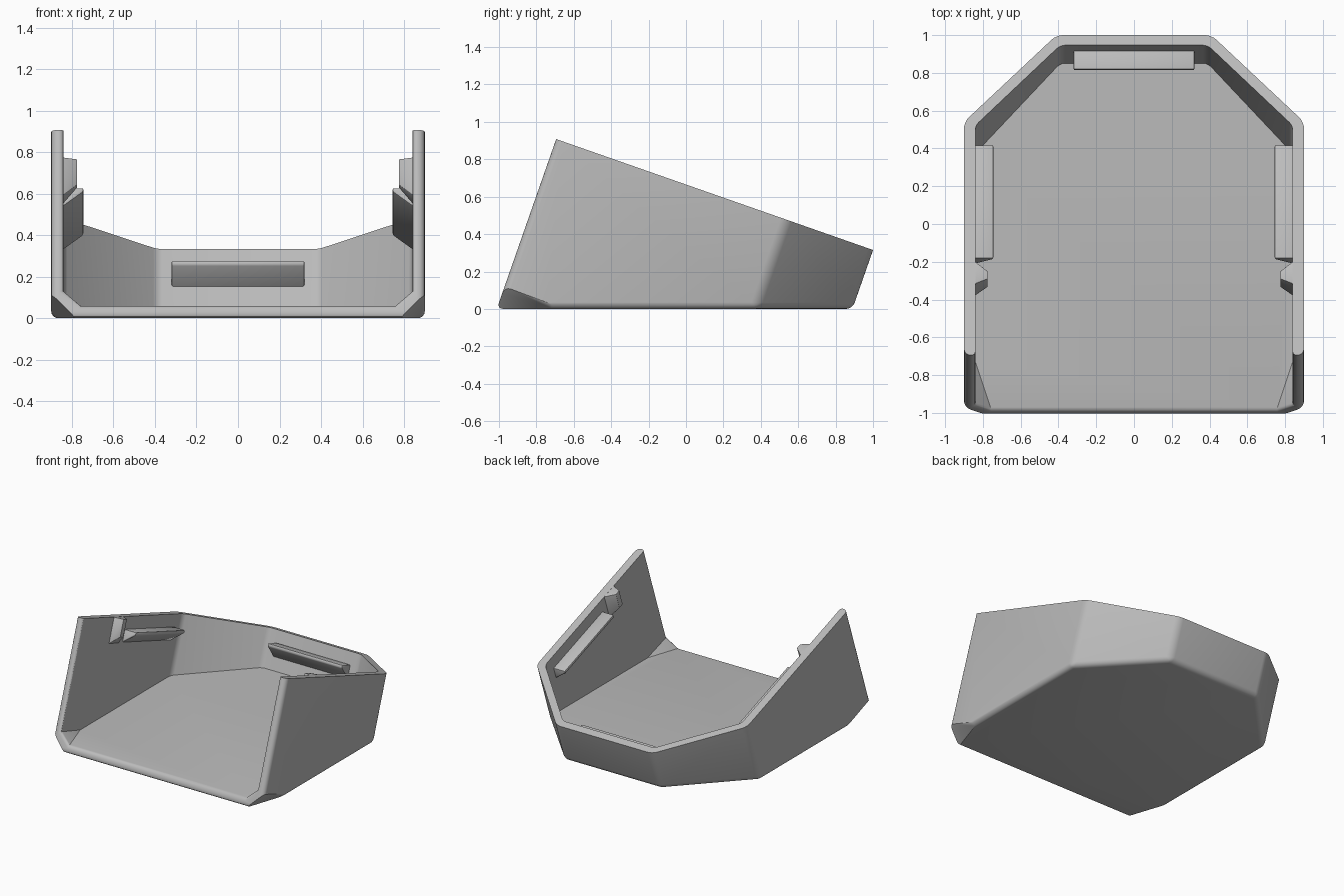
import bpy, bmesh
from mathutils import Vector
from math import radians

SLOPE = 0.35        # rim falls to the back, walls lean back by the same amount
FRONT = -1.012      # front of the base at floor level
WALL_X, IN_X = 0.9, 0.84

cube = bpy.data.objects.get("Cube")
if cube:
    bpy.data.objects.remove(cube, do_unlink=True)

grey = bpy.data.materials.new("plain_grey")
grey.use_nodes = True
colour = (0.5, 0.5, 0.5, 1)
grey.diffuse_color = colour
grey.node_tree.nodes["Principled BSDF"].inputs["Base Color"].default_value = colour


def rim(y):
    return 0.315 + SLOPE * (1 - y)


def on_rim(v):
    return abs(v.co.z - rim(v.co.y)) < 0.002


def place(x, v, s):
    """Point at rim position (x, v), sunk by depth s square to the rim."""
    n = Vector((0, SLOPE, 1)).normalized()
    return Vector((x, v, rim(v))) - n * s


def hull(points):
    bm = bmesh.new()
    for p in points:
        bm.verts.new(p)
    bmesh.ops.convex_hull(bm, input=bm.verts[:])
    bmesh.ops.dissolve_limit(bm, angle_limit=0.02, verts=bm.verts[:], edges=bm.edges[:])
    return bm


def bevel(bm, edges, size, segments):
    bmesh.ops.bevel(bm, geom=edges, offset=size, offset_type='OFFSET',
                    segments=segments, profile=0.5, affect='EDGES', clamp_overlap=True)


def chop_corners(bm, a, b, c):
    """Slice off both lower front corners with a plane through three points."""
    for side in (1, -1):
        p, q, r = (Vector((side * x, y, z)) for x, y, z in (a, b, c))
        n = (q - p).cross(r - p).normalized()
        if n.dot(Vector((side, -1, -1))) < 0:
            n.negate()
        bmesh.ops.bisect_plane(bm, geom=bm.verts[:] + bm.edges[:] + bm.faces[:],
                               plane_co=p, plane_no=n, clear_outer=True)
        bmesh.ops.holes_fill(bm, edges=[e for e in bm.edges if e.is_boundary], sides=0)


def make(name, bm):
    bmesh.ops.recalc_face_normals(bm, faces=bm.faces[:])
    mesh = bpy.data.meshes.new(name)
    bm.to_mesh(mesh)
    bm.free()
    obj = bpy.data.objects.new(name, mesh)
    bpy.context.collection.objects.link(obj)
    mesh.materials.append(grey)
    return obj


def activate(obj):
    bpy.ops.object.select_all(action='DESELECT')
    obj.select_set(True)
    bpy.context.view_layer.objects.active = obj


def smooth(obj):
    activate(obj)
    bpy.ops.object.shade_smooth_by_angle(angle=radians(30))


# Outer body: leaning six-sided tray cut by the sloping rim
points = []
for x, y in ((WALL_X, FRONT), (WALL_X, 0.374), (0.41, 0.89)):
    t = (rim(0) - SLOPE * y) / (1 + SLOPE * SLOPE)
    for side in (1, -1):
        points += [(side * x, y, 0), (side * x, y + SLOPE * t, t)]
bm = hull(points)
bevel(bm, [e for e in bm.edges if not all(on_rim(v) for v in e.verts)], 0.035, 4)
chop_corners(bm, (0.9, -0.96, 0.115), (0.9, -0.65, 0), (0.78, -1.01, 0))
body = make("tray_body", bm)

# Cavity, open at the front and top
points = [(side * x, y + SLOPE * z, z)
          for x, y in ((IN_X, -1.5), (IN_X, 0.353), (0.39, 0.83))
          for z in (0.06, 1.6) for side in (1, -1)]
bm = hull(points)
bevel(bm, [e for e in bm.edges if abs(e.verts[0].co.z - e.verts[1].co.z) > 1
           and e.verts[0].co.y + e.verts[1].co.y > 0], 0.025, 3)
chop_corners(bm, (0.84, -0.73, 0.06), (0.76, -0.97, 0.06), (0.84, -0.95, 0.13))
cavity = make("cavity_cutter", bm)
cavity.hide_render = True
cut = body.modifiers.new("cavity", 'BOOLEAN')
cut.operation, cut.solver, cut.object = 'DIFFERENCE', 'EXACT', cavity
activate(body)
bpy.ops.object.modifier_apply(modifier="cavity")
bpy.data.objects.remove(cavity, do_unlink=True)


# Rounded inner edge of the open front
def front_inner(v):
    x, y, z = v.co
    return abs(y - FRONT - SLOPE * z) < 0.002 and abs(x) < 0.845 and z > 0.055


bm = bmesh.new()
bm.from_mesh(body.data)
bmesh.ops.remove_doubles(bm, verts=bm.verts[:], dist=0.0002)
bmesh.ops.dissolve_limit(bm, angle_limit=0.01, verts=bm.verts[:], edges=bm.edges[:])
bevel(bm, [e for e in bm.edges if all(front_inner(v) for v in e.verts)
           and not all(on_rim(v) for v in e.verts)], 0.02, 3)
bm.to_mesh(body.data)
bm.free()
smooth(body)


def small_part(name, points):
    bm = hull(points)
    bevel(bm, bm.edges[:], 0.008, 2)
    smooth(make(name, bm))


# Wedge ledges and stop posts on both side walls
ledge = ((0.745, 0.094), (0.87, 0.094), (0.87, 0.21), (0.745, 0.115))
post = ((0.87, -0.18, 0.22), (0.84, -0.2, 0.19), (0.775, -0.25, 0.13),
        (0.775, -0.29, 0.13), (0.84, -0.315, 0.19), (0.87, -0.32, 0.22))
for label, side in (("left", 1), ("right", -1)):
    small_part(label + "_ledge", [place(side * x, v, s)
                                  for x, s in ledge for v in (-0.15, 0.45)])
    small_part(label + "_stop_post", [place(side * x, v, d)
                                      for x, v, s in post for d in (0.001, s)])

# Wedge ledge on the back wall
back = ((0.851, 0.094), (0.97, 0.094), (0.97, 0.21), (0.851, 0.115))
small_part("back_ledge", [place(x, v, s) for v, s in back for x in (-0.32, 0.32)])
